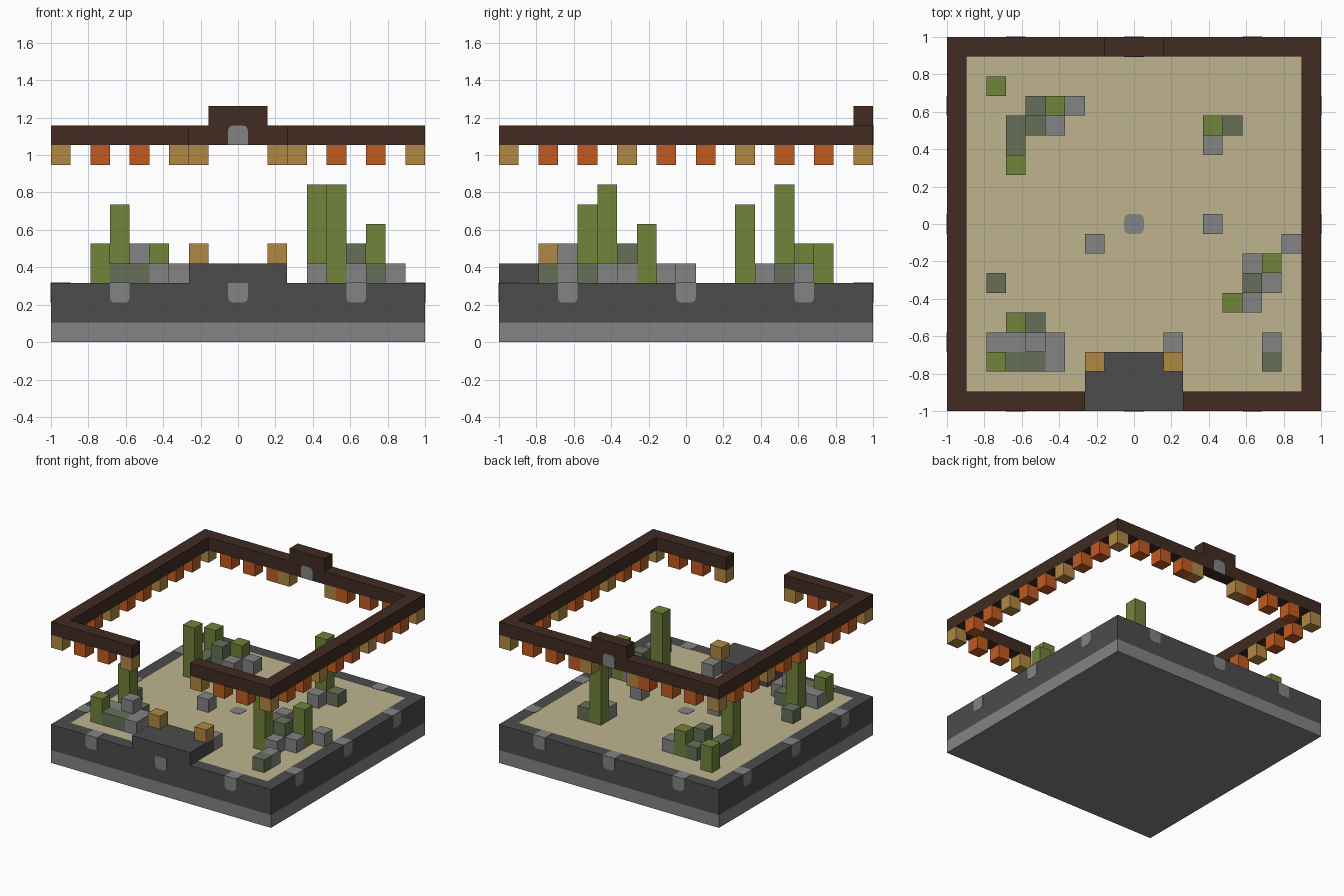
import bpy, bmesh, math
from mathutils import Vector

cube = bpy.data.objects.get("Cube")
if cube:
    bpy.data.objects.remove(cube, do_unlink=True)

N = 19            # cells along each side
U = 2 / N         # size of one cell


def linear(h):
    vals = [int(h[i:i + 2], 16) / 255 for i in (0, 2, 4)]
    return [c / 12.92 if c < 0.04 else ((c + 0.055) / 1.055) ** 2.4 for c in vals] + [1]


def material(name, h):
    m = bpy.data.materials.new(name)
    m.use_nodes = True
    m.diffuse_color = linear(h)
    m.node_tree.nodes["Principled BSDF"].inputs["Base Color"].default_value = linear(h)
    return m


DARK = material("dark stone", "4C4C4C")
GREY = material("light stone", "838383")
SAND = material("sand", "BFB48F")
WOOD = material("dark wood", "412B22")
TAN = material("tan block", "B08744")
ORANGE = material("orange block", "C05B22")
GREEN = material("cactus green", "71833A")
MOSS = material("mossy stone", "667058")


def finish(name, bm, *mats):
    bmesh.ops.recalc_face_normals(bm, faces=bm.faces[:])
    mesh = bpy.data.meshes.new(name)
    bm.to_mesh(mesh)
    bm.free()
    for m in mats:
        mesh.materials.append(m)
    obj = bpy.data.objects.new(name, mesh)
    bpy.context.collection.objects.link(obj)


def point(x, y, z):
    """Cell coordinates to model space."""
    return Vector((x * U - 1, y * U - 1, z * U))


def add_box(bm, lo, size):
    verts = bmesh.ops.create_cube(bm, size=1)["verts"]
    for v in verts:
        v.co = point(*(l + (c + 0.5) * s for l, c, s in zip(lo, v.co, size)))


def boxes(name, mat, items):
    bm = bmesh.new()
    for lo, size in items:
        add_box(bm, lo, size)
    finish(name, bm, mat)


def columns(name, mat, height, cells):
    """One-cell-wide columns standing on the floor."""
    boxes(name, mat, [((x, y, 3), (1, 1, height)) for x, y in cells])


# Base slab, with the sandy floor inset in its top face
boxes("foundation", GREY, [((0, 0, 0), (N, N, 1))])
bm = bmesh.new()
add_box(bm, (0, 0, 1), (N, N, 2))
bm.normal_update()
top = max(bm.faces, key=lambda f: f.calc_center_median().z)
bmesh.ops.inset_region(bm, faces=[top], thickness=U, use_even_offset=True)
top.material_index = 1
finish("arena_floor", bm, DARK, SAND)

# Entrance step and its corner blocks
boxes("entrance_step", DARK, [((7, 0, 3), (5, 3, 1))])
boxes("entrance_blocks", TAN, [((x, 2, 4), (1, 1, 1)) for x in (7, 11)])

# Raised wooden ring with a gap at the front and a crest at the back
boxes("upper_ring", WOOD, [
    ((0, 18, 10), (N, 1, 1)),
    ((0, 1, 10), (1, 17, 1)), ((18, 1, 10), (1, 17, 1)),
    ((0, 0, 10), (7, 1, 1)), ((12, 0, 10), (7, 1, 1)),
])
boxes("ring_crest", WOOD, [((8, 18, 11), (3, 1, 1))])

# Blocks hanging under the ring
tan_cells = {(x, y) for x in (0, 18) for y in (0, 6, 12, 18)}
tan_cells |= {(6, 0), (12, 0), (7, 18), (11, 18)}
orange_cells = {(x, y) for x in (0, 18) for y in (2, 4, 8, 10, 14, 16)}
orange_cells |= {(x, y) for x in (2, 4, 14, 16) for y in (0, 18)} | {(6, 18), (12, 18)}
for name, mat, cells in (("hanging_tan_blocks", TAN, tan_cells),
                         ("hanging_orange_blocks", ORANGE, orange_cells)):
    boxes(name, mat, [((x, y, 9), (1, 1, 1)) for x, y in sorted(cells)])

# Cacti, grouped by height
columns("short_cacti", GREEN, 2, [(2, 2), (2, 16), (5, 15)])
columns("middle_cactus", GREEN, 3, [(16, 7)])
columns("tall_cacti", GREEN, 4, [(3, 4), (3, 12)])
columns("tallest_cacti", GREEN, 5, [(14, 5), (13, 14)])

# Rubble around the cacti
columns("mossy_blocks", MOSS, 1, [(3, 2), (4, 2), (16, 2), (4, 4), (2, 6),
                                  (3, 13), (3, 14), (14, 14), (4, 15)])
columns("mossy_pillars", MOSS, 2, [(15, 6), (4, 14)])
columns("stone_blocks", GREY, 1, [(2, 3), (3, 3), (5, 3), (5, 2), (11, 3), (16, 3),
                                  (15, 5), (16, 6), (15, 7), (7, 8), (17, 8),
                                  (13, 9), (13, 13), (5, 14), (6, 15)])
columns("stone_pillar", GREY, 2, [(4, 3)])


def plate(name, centre, normal, up, square_edge=True):
    """Thin rounded tile; square_edge keeps the corners on the 'up' side sharp."""
    n, up = Vector(normal), Vector(up)
    side = up.cross(n)
    h, r = U / 2, U * 0.25
    bm = bmesh.new()
    outline = []
    for k, (sx, sy) in enumerate(((1, 1), (-1, 1), (-1, -1), (1, -1))):
        if sy > 0 and square_edge:
            outline.append((sx * h, sy * h))
            continue
        for s in range(4):
            a = math.radians(90 * k + 30 * s)
            outline.append((sx * (h - r) + r * math.cos(a), sy * (h - r) + r * math.sin(a)))
    base = point(*centre) - n * 0.002
    face = bm.faces.new([bm.verts.new(base + side * a + up * b) for a, b in outline])
    out = bmesh.ops.extrude_face_region(bm, geom=[face])["geom"]
    for v in out:
        if isinstance(v, bmesh.types.BMVert):
            v.co += n * 0.004
    finish(name, bm, GREY)


# Stone tiles wrapping over the rim on all four sides
Z = (0, 0, 1)
mid = N / 2
for side, n in (("front", (0, -1, 0)), ("back", (0, 1, 0)),
                ("left", (1, 0, 0)), ("right", (-1, 0, 0))):
    along = Vector((n[1], n[0], 0))
    for i, shift in enumerate((-6, 0, 6)):
        c = Vector((mid, mid, 2.5)) + Vector(n) * mid + along * shift
        plate(f"{side}_wall_tile_{i + 1}", c, n, Z)
        # The entrance step covers the middle of the front rim
        if side != "front" or shift:
            c = Vector((mid, mid, 3)) + Vector(n) * (mid - 0.5) + along * shift
            plate(f"{side}_rim_tile_{i + 1}", c, Z, n)

# Centre floor tile and the tiles on the back beam
plate("centre_tile", (mid, mid, 3), Z, (0, 1, 0), False)
plate("beam_tile_outer", (mid, 19, 10.5), (0, 1, 0), (0, 0, -1))
plate("beam_tile_inner", (mid, 18, 10.5), (0, -1, 0), (0, 0, -1))
